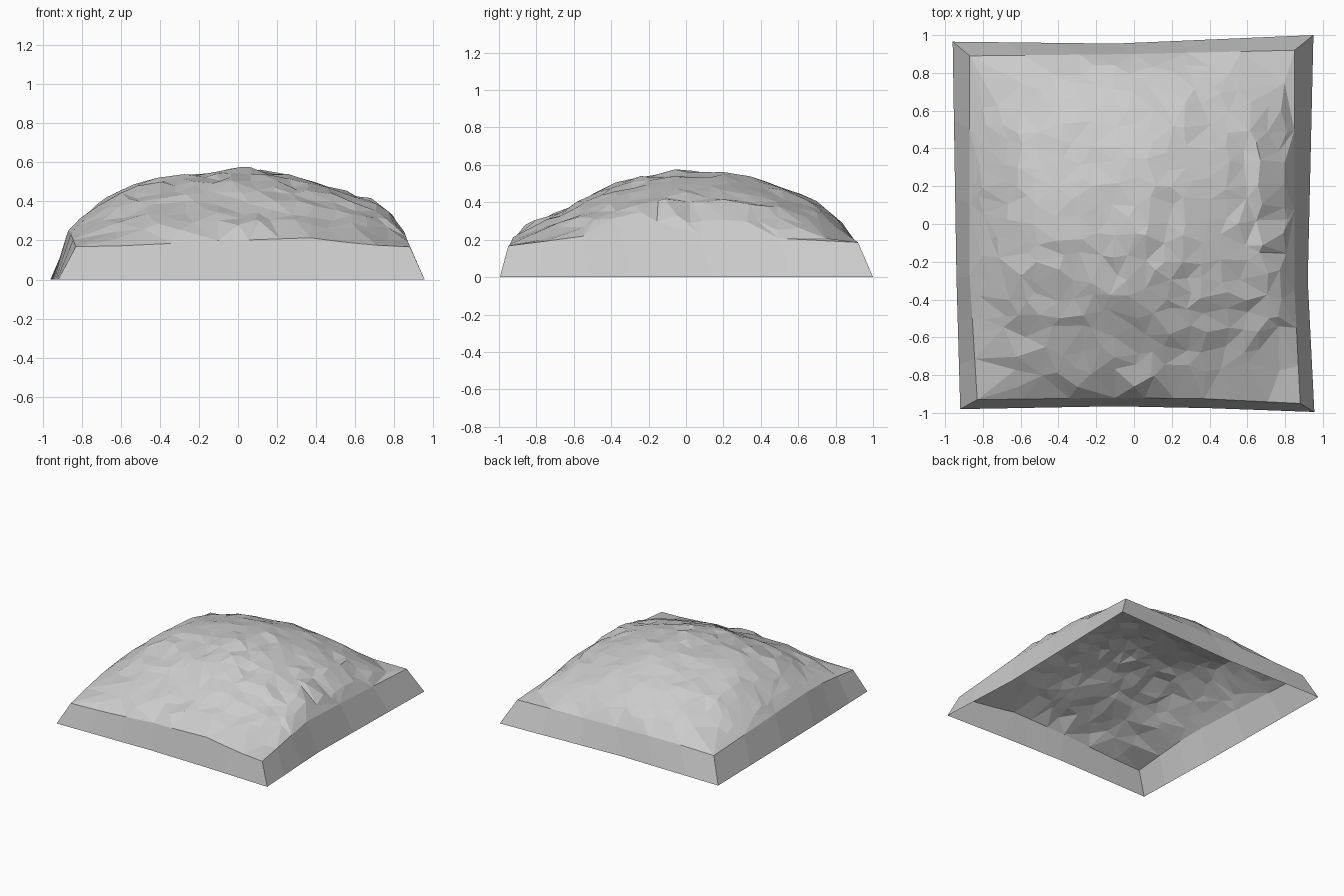
import bpy, random
from mathutils import Vector
from mathutils.geometry import delaunay_2d_cdt

if "Cube" in bpy.data.objects:
    bpy.data.objects.remove(bpy.data.objects["Cube"], do_unlink=True)
random.seed(7)

# Ridge profiles of the mound across and along (position, share of full height)
ACROSS = [(-.865, 0), (-.8, .24), (-.63, .66), (-.4, .87), (0, .99), (.08, 1),
          (.3, .88), (.5, .72), (.7, .5), (.78, .3), (.85, 0)]
ALONG = [(-.925, 0), (-.86, .22), (-.7, .4), (-.43, .78), (-.2, .93), (-.05, 1),
         (.23, .98), (.5, .8), (.7, .58), (.85, .22), (.9, 0)]
# Height of the rim along the sides and along the front
SIDE_RIM = [(-1, .165), (-.93, .168), (-.32, .25), (.93, .185), (1, .185)]
FRONT_RIM = [(-1, .165), (-.83, .165), (.1, .2), (.37, .215), (.6, .19), (1, .165)]

# Rim and ground outlines, one polyline per side, running anticlockwise
RIM = [[(-.83, -.93), (-.1, -.92), (.37, -.925), (.88, -.95)],
       [(.88, -.95), (.85, -.35), (.85, .92)],
       [(.85, .92), (0, .9), (-.87, .89)], [(-.87, .89), (-.87, -.28), (-.83, -.93)]]
GROUND = [[(-.92, -.98), (-.1, -.965), (.4, -.975), (.955, -.995)],
          [(.955, -.995), (.92, -.3), (.95, 1)],
          [(.95, 1), (-.1, .955), (-.96, .965)], [(-.96, .965), (-.94, -.28), (-.92, -.98)]]


def sample(profile, x):
    for (a, p), (b, q) in zip(profile, profile[1:]):
        if a <= x <= b:
            return p + (q - p) * (x - a) / (b - a)
    return 0


def outline(sides, steps=3):
    points = []
    for side in sides:
        for a, b in zip(side, side[1:]):
            points += [Vector(a).lerp(Vector(b), i / steps) for i in range(steps)]
    return points


def height(p):
    side = min(1, abs(p.x) / .85) ** 4
    middle = sample(FRONT_RIM, p.x) if p.y < -.8 else .19
    edge = middle + side * (sample(SIDE_RIM, p.y) - middle)
    corner = min(1, abs(p.x * p.y) / .65) ** 3
    return edge + .38 * sample(ACROSS, p.x) * sample(ALONG, p.y) * (1 - .6 * corner)


# Rocky top: scattered points joined into irregular triangles, sparser at the corners
rim, ground = outline(RIM), outline(GROUND)
count = len(rim)
crest = [Vector(p) for p in ((-.62, -.865), (-.3, -.862), (0, -.86), (.09, -.81))]
scatter = []
N = 17
for i in range(N):
    for j in range(N):
        x = -.79 + 1.57 * (i + random.uniform(-.36, .36)) / (N - 1)
        y = -.77 + 1.58 * (j + random.uniform(-.36, .36)) / (N - 1)
        if abs(x) + abs(y) < 1.35 or random.random() < .35:
            scatter.append(Vector((x, y)))
points = rim + crest + scatter
border = [(i, (i + 1) % count) for i in range(count)]
flat, _, faces, origin, _, _ = delaunay_2d_cdt(points, border, [], 1, 1e-5)

verts, index = [], {}
for i, (p, source) in enumerate(zip(flat, origin)):
    z = height(p)
    for s in source:
        index[s] = i
    if source and source[0] >= count + len(crest):
        rough = .015 if p.y < -.2 or p.x > .55 else .009
        z += random.uniform(-rough, rough) * min(1, (1 - max(abs(p.x), abs(p.y))) * 4)
    verts.append((p.x, p.y, z))
faces = [tuple(f) for f in faces]

# Sloping skirt down to the ground, left open underneath
first = len(verts)
verts += [(p.x, p.y, 0) for p in ground]
for i, j in border:
    faces.append((first + i, first + j, index[j], index[i]))

mesh = bpy.data.meshes.new("rock_mound")
mesh.from_pydata(verts, [], faces)
mesh.update()
mound = bpy.data.objects.new("rock_mound", mesh)
bpy.context.collection.objects.link(mound)

# Plain stone colour
stone = bpy.data.materials.new("stone grey")
stone.use_nodes = True
colour = (.6, .6, .6, 1)
stone.diffuse_color = colour
stone.node_tree.nodes["Principled BSDF"].inputs["Base Color"].default_value = colour
mesh.materials.append(stone)
